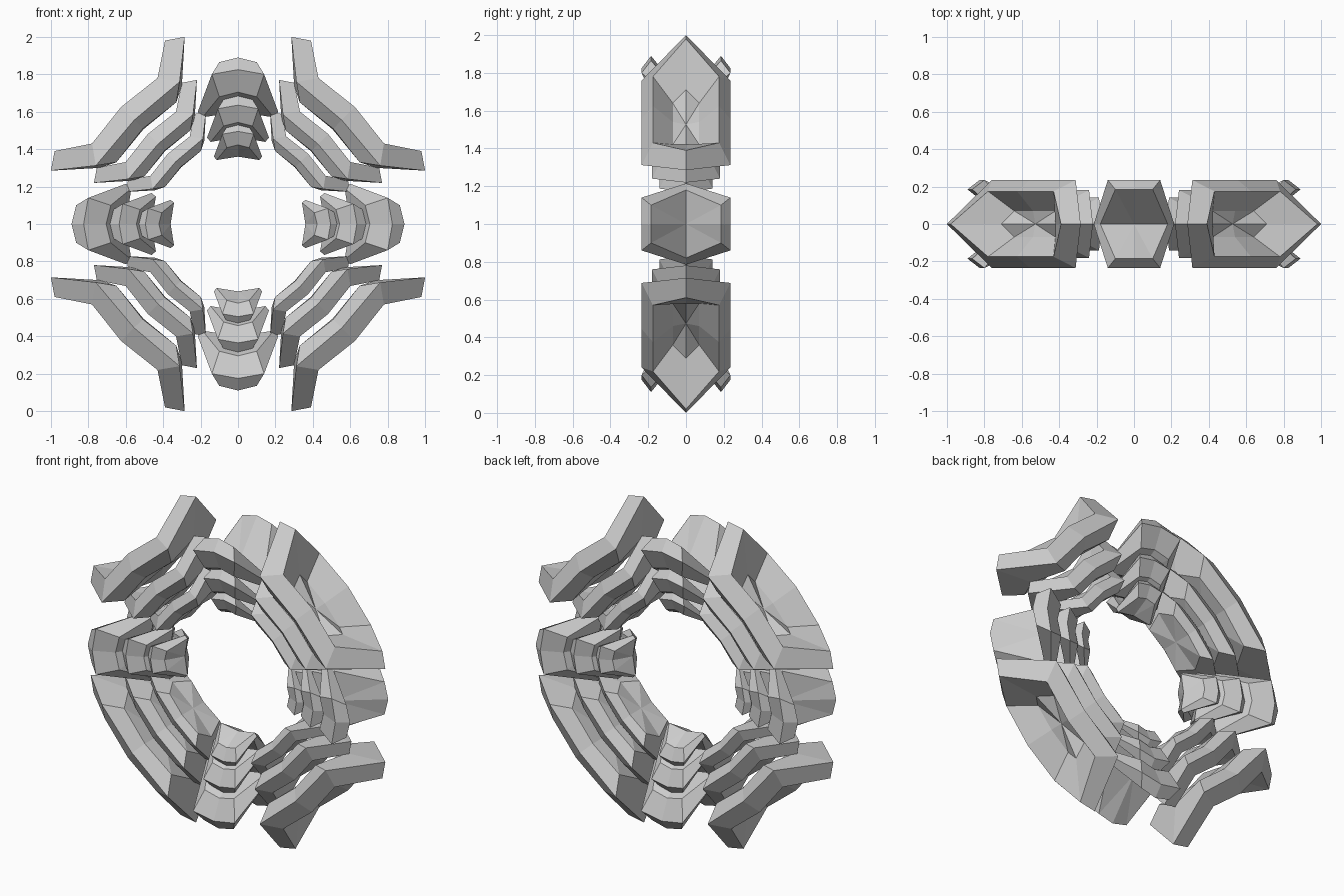
import bpy, bmesh
from math import sin, cos, radians, sqrt

if "Cube" in bpy.data.objects:
    bpy.data.objects.remove(bpy.data.objects["Cube"])

CENTRE_Z = 1.0
LAYER_SCALES = (1.0, 0.77, 0.6)      # nested shells shrink toward the ring centre


def diag(a, b):
    """Front-view offset (x, z) of an upper-right block as (tangent, radius)."""
    return ((b - a) / sqrt(2), (a + b) / sqrt(2))


# Each loop: tip (v, r) at y=0, corner (v, r), middle radius, half depth y
DIAGONAL = dict(
    top_centre=0.745,
    bottom_centre=0.715,
    loops=[
        (diag(.42, .71), diag(.42, .64), 0.764, .07),    # recess floor
        (diag(.39, .98), diag(.43, .78), 0.884, .175),   # outer rim with horns
        (diag(.285, 1.0), diag(.312, .76), 0.785, .235),  # widest rim
        (diag(.30, .74), diag(.33, .65), 0.72, .175),    # inner rim
    ])
CARDINAL = dict(
    top_centre=0.66,
    bottom_centre=0.60,
    loops=[
        ((.18, .65), (.10, .865), 0.89, .185),
        ((.215, .60), (.14, .80), 0.825, .235),
        ((.19, .57), (.10, .68), 0.705, .18),
    ])


def make_block(name, spec, angle, scale):
    """Loft an eight-sided shell facing outward at the given angle."""
    c, s = cos(angle), sin(angle)
    bm = bmesh.new()

    def vert(v, r, y):
        v, r, y = v * scale, r * scale, y * scale
        return bm.verts.new((r * c - v * s, y, CENTRE_Z + r * s + v * c))

    rings = []
    for (tv, tr), (cv, cr), mr, y in spec["loops"]:
        rings.append([vert(*p) for p in (
            (tv, tr, 0), (cv, cr, -y), (0, mr, -y), (-cv, cr, -y),
            (-tv, tr, 0), (-cv, cr, y), (0, mr, y), (cv, cr, y))])
    for a, b in zip(rings, rings[1:]):
        for i in range(8):
            j = (i + 1) % 8
            bm.faces.new((a[i], a[j], b[j], b[i]))
    # valley-shaped caps
    for ring, r in ((rings[0], spec["top_centre"]),
                    (rings[-1], spec["bottom_centre"])):
        mid = vert(0, r, 0)
        for i in range(8):
            bm.faces.new((ring[i], ring[(i + 1) % 8], mid))
    bmesh.ops.recalc_face_normals(bm, faces=bm.faces)
    mesh = bpy.data.meshes.new(name)
    bm.to_mesh(mesh)
    bm.free()
    bpy.context.collection.objects.link(bpy.data.objects.new(name, mesh))


# Four horned diagonal blocks and four arch blocks, three shells each
for k in range(4):
    for n, scale in enumerate(LAYER_SCALES, 1):
        make_block(f"horned_block_{k + 1}_shell_{n}", DIAGONAL, radians(45 + 90 * k), scale)
        make_block(f"arch_block_{k + 1}_shell_{n}", CARDINAL, radians(90 * k), scale)
